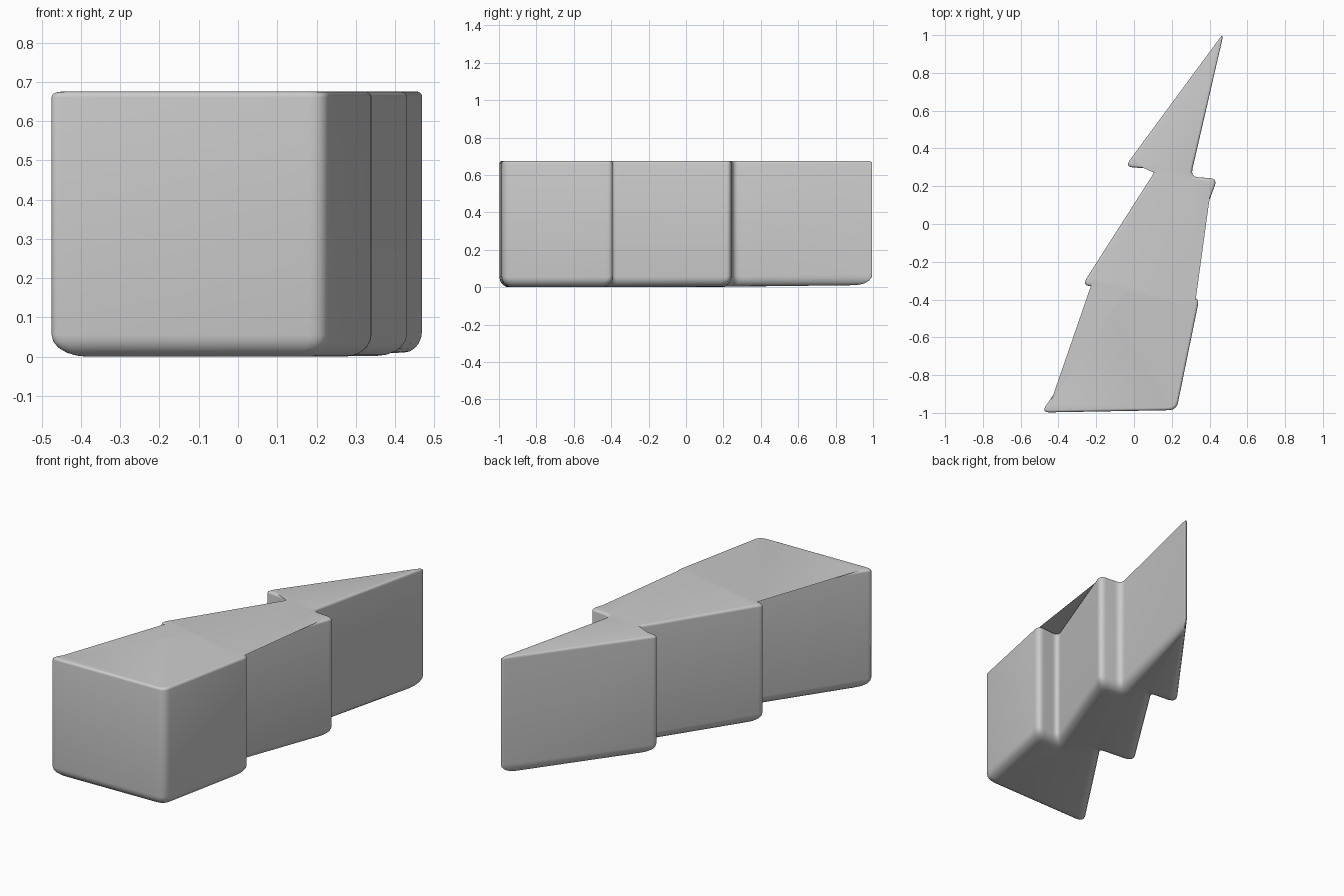
import bpy, bmesh, math
from mathutils import Vector

cube = bpy.data.objects.get("Cube")
if cube:
    bpy.data.objects.remove(cube, do_unlink=True)

HEIGHT = 0.675
OUTLINE = [(-0.49, -0.998), (0.225, -0.985), (0.347, -0.388), (0.2, -0.4),
           (0.442, 0.24), (0.3, 0.25), (0.476, 1.014), (-0.048, 0.303),
           (0.118, 0.29), (-0.275, -0.325), (-0.055, -0.345)]


def inset(points, d):
    """Move each corner inwards, limiting the pull-back at sharp tips."""
    out = []
    for i, p in enumerate(points):
        a = (p - points[i - 1]).normalized()
        b = (points[(i + 1) % len(points)] - p).normalized()
        n = Vector((-a.y - b.y, a.x + b.x)).normalized()
        cos = n.dot(Vector((-a.y, a.x)))
        out.append(p + n * d * min(1 / max(cos, 0.01), 1.9))
    return out


def rounded(points, cut=0.042, steps=5):
    """Replace every corner with a short curve."""
    out = []
    for i, p in enumerate(points):
        a = p + (points[i - 1] - p).normalized() * cut
        b = p + (points[(i + 1) % len(points)] - p).normalized() * cut
        for k in range(steps + 1):
            t = k / steps
            out.append(a * (1 - t) ** 2 + p * 2 * t * (1 - t) + b * t * t)
    return out


# Rings of inset and height: wide rounding below, tight rounding above
def arc(radius, top):
    ring = []
    for k in range(6):
        a = math.pi / 2 * k / 5
        if top:
            ring.append((radius * (1 - math.cos(a)), HEIGHT - radius * (1 - math.sin(a))))
        else:
            ring.append((radius * (1 - math.sin(a)), radius * (1 - math.cos(a))))
    return ring


corners = [Vector(p) for p in OUTLINE]
bm = bmesh.new()
rings = []
for d, z in arc(0.055, False) + arc(0.014, True):
    lift = 1 - z / HEIGHT
    rings.append([bm.verts.new((p.x, p.y, z + 0.012 * lift * max(0, p.y)))
                  for p in rounded(inset(corners, d))])

# Walls and caps
count = len(rings[0])
for low, high in zip(rings, rings[1:]):
    for i in range(count):
        j = (i + 1) % count
        bm.faces.new((low[i], low[j], high[j], high[i]))
caps = [bm.faces.new(rings[-1]), bm.faces.new(rings[0][::-1])]
bmesh.ops.triangulate(bm, faces=caps)
bmesh.ops.recalc_face_normals(bm, faces=bm.faces)

mesh = bpy.data.meshes.new("bolt_block")
bm.to_mesh(mesh)
bm.free()
block = bpy.data.objects.new("bolt_block", mesh)
bpy.context.collection.objects.link(block)

# Plain grey
grey = bpy.data.materials.new("light_grey")
grey.use_nodes = True
colour = (0.6, 0.6, 0.6, 1)
grey.diffuse_color = colour
grey.node_tree.nodes["Principled BSDF"].inputs["Base Color"].default_value = colour
mesh.materials.append(grey)

bpy.ops.object.select_all(action='DESELECT')
block.select_set(True)
bpy.context.view_layer.objects.active = block
bpy.ops.object.shade_smooth_by_angle(angle=math.radians(40))
